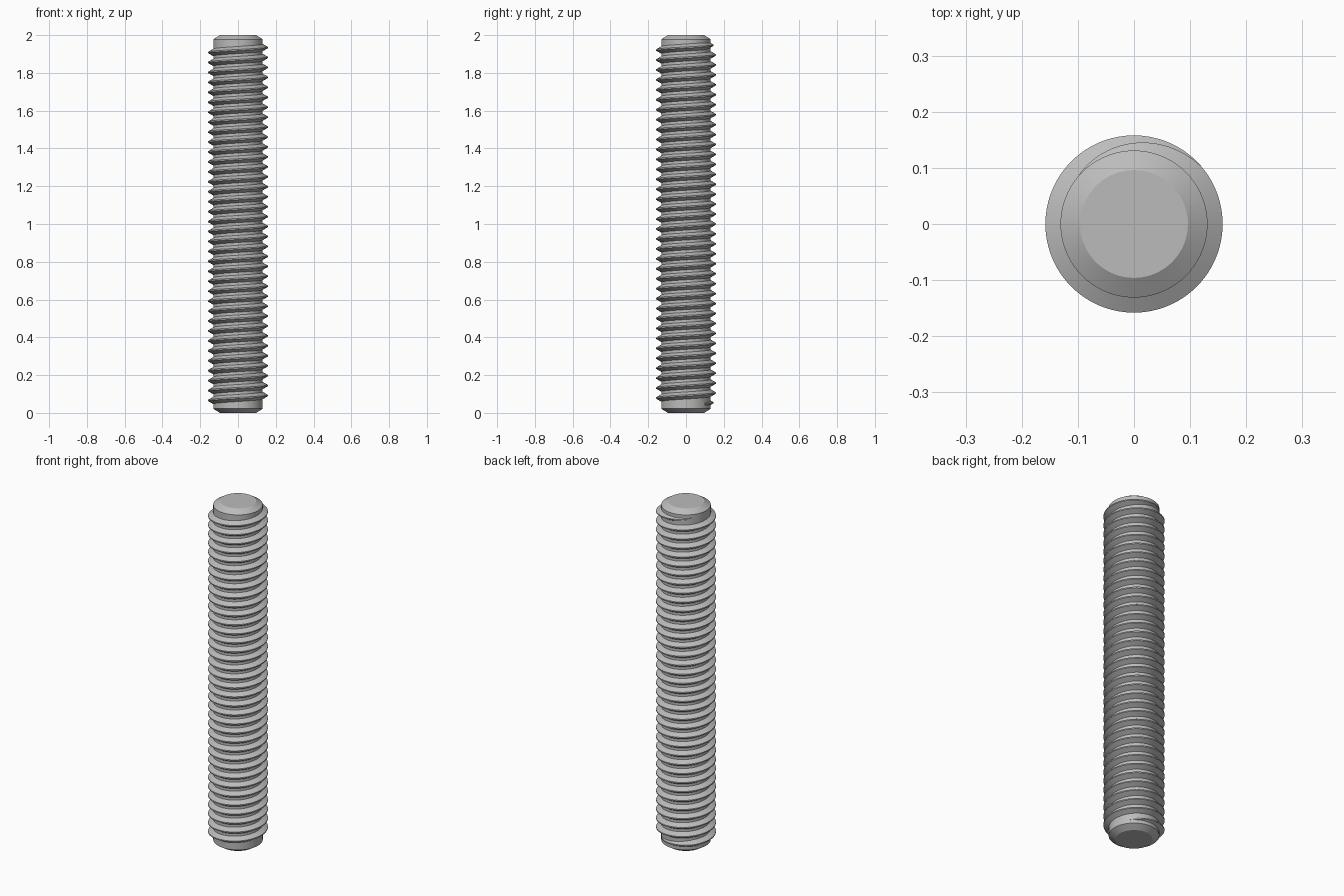
import bpy, bmesh, math

cube = bpy.data.objects.get("Cube")
if cube:
    bpy.data.objects.remove(cube, do_unlink=True)

LENGTH = 2.0
PITCH = LENGTH / 38
CREST_R, ROOT_R = 0.158, 0.131
SEGMENTS = 72
TURNS = 36

steel = bpy.data.materials.new("plain_steel")
steel.use_nodes = True
steel.diffuse_color = (0.5, 0.5, 0.5, 1)
steel.node_tree.nodes["Principled BSDF"].inputs["Base Color"].default_value = steel.diffuse_color


def finish(name, bm):
    """Turn a bmesh into a smooth shaded object with crisp edges."""
    bmesh.ops.recalc_face_normals(bm, faces=bm.faces)
    mesh = bpy.data.meshes.new(name)
    bm.to_mesh(mesh)
    bm.free()
    mesh.materials.append(steel)
    obj = bpy.data.objects.new(name, mesh)
    bpy.context.collection.objects.link(obj)
    bpy.ops.object.select_all(action="DESELECT")
    obj.select_set(True)
    bpy.context.view_layer.objects.active = obj
    bpy.ops.object.shade_smooth_by_angle(angle=math.radians(25))


def loft(bm, rings, closed):
    """Bridge consecutive rings of vertices with quads."""
    count = len(rings[0])
    for a, b in zip(rings, rings[1:]):
        for i in range(count if closed else count - 1):
            j = (i + 1) % count
            bm.faces.new((a[i], a[j], b[j], b[i]))


# Rod core with chamfered ends
bm = bmesh.new()
rings = []
for radius, z in ((0.096, 0), (ROOT_R, 0.022), (ROOT_R, LENGTH - 0.022), (0.096, LENGTH)):
    rings.append([bm.verts.new((radius * math.cos(a), radius * math.sin(a), z))
                  for a in (math.tau * i / SEGMENTS for i in range(SEGMENTS))])
loft(bm, rings, True)
bm.faces.new(rings[0])
bm.faces.new(rings[-1])
finish("rod_core", bm)

# Right-hand helical thread, fading into the core at both ends
bm = bmesh.new()
start = math.radians(40)
sweep = math.tau * TURNS + math.radians(100)
fade = math.radians(100)
steps = round(sweep / math.tau * SEGMENTS)
mid_z = LENGTH / 2
flat = PITCH / 16
sunk = ROOT_R - 0.002
rings = []
for s in range(steps + 1):
    turned = sweep * s / steps
    angle = start + turned
    z = mid_z + PITCH * (turned - sweep / 2) / math.tau
    grow = min(1, turned / fade, (sweep - turned) / fade)
    crest = ROOT_R + (CREST_R - ROOT_R) * grow
    foot = flat + (crest - sunk) * math.tan(math.radians(30))
    section = ((sunk, -foot), (crest, -flat), (crest, flat), (sunk, foot))
    rings.append([bm.verts.new((r * math.cos(angle), r * math.sin(angle), z + dz))
                  for r, dz in section])
loft(bm, rings, True)
bm.faces.new(rings[0])
bm.faces.new(rings[-1])
finish("screw_thread", bm)
